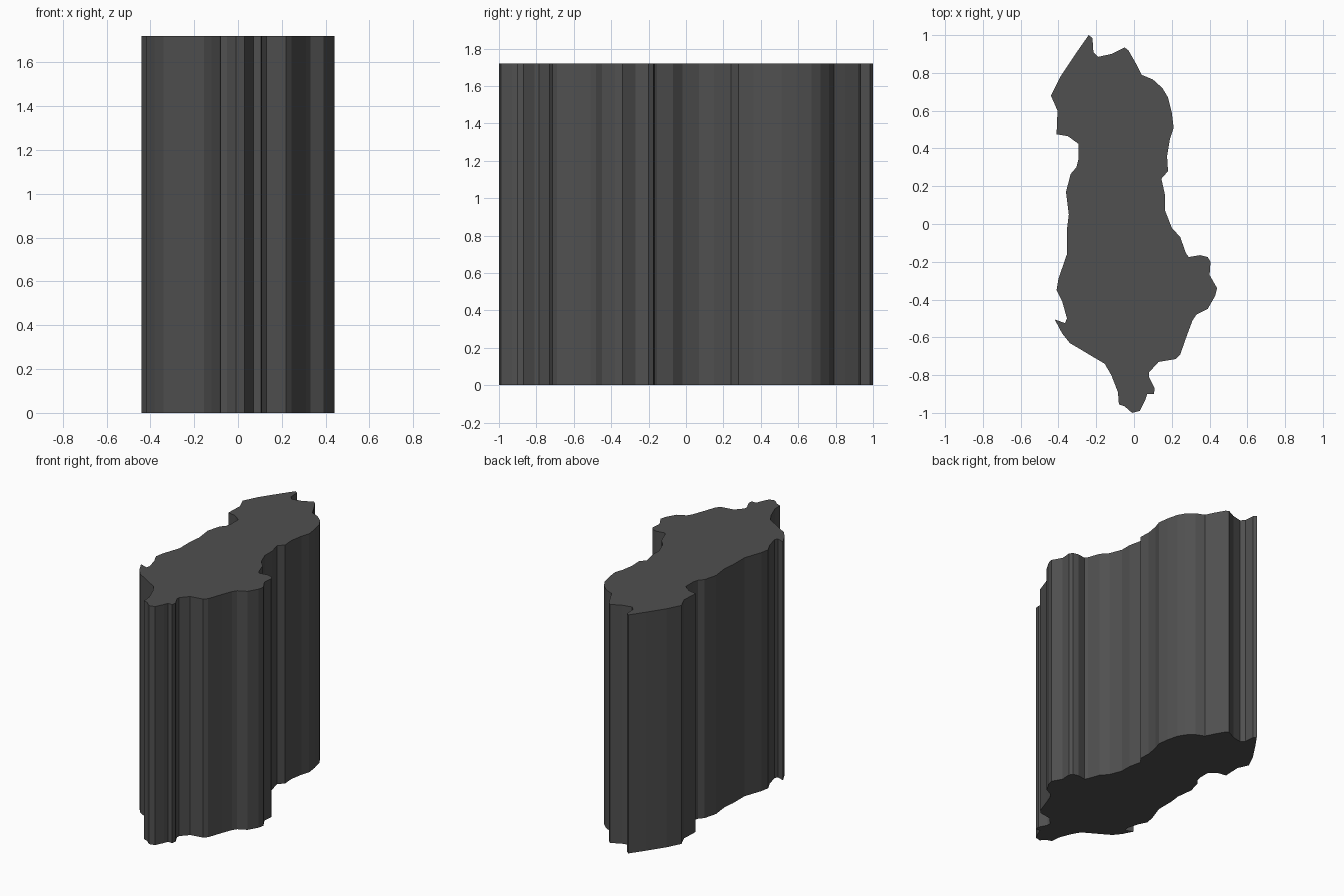
import bpy
import bmesh

HEIGHT = 1.72

# Irregular outline seen from above, clockwise from the northern tip
outline = [
    (-.24, 1.0), (-.22, .985), (-.215, .91), (-.19, .885), (-.12, .90), (-.05, .935), (-.03, .92), (.01, .85),
    (.04, .79), (.10, .765), (.15, .72), (.18, .67), (.20, .59), (.21, .51), (.19, .45), (.175, .36),
    (.18, .28), (.145, .24), (.165, .15), (.165, .07), (.20, -.02), (.245, -.07), (.275, -.155), (.29, -.175),
    (.35, -.165), (.39, -.175), (.405, -.20), (.40, -.27), (.44, -.34), (.43, -.38), (.39, -.45), (.33, -.48),
    (.31, -.51), (.28, -.59), (.245, -.69), (.22, -.715), (.13, -.73), (.08, -.785), (.08, -.81), (.11, -.87),
    (.105, -.90), (.07, -.90), (.06, -.93), (.03, -.99), (-.01, -1.0), (-.05, -.965), (-.08, -.955), (-.085, -.89),
    (-.12, -.80), (-.155, -.74), (-.34, -.63), (-.38, -.58), (-.42, -.505), (-.365, -.525), (-.355, -.50), (-.38, -.41),
    (-.41, -.35), (-.40, -.29), (-.355, -.16), (-.355, -.03), (-.345, .05), (-.36, .17), (-.335, .265), (-.305, .30),
    (-.295, .34), (-.295, .425), (-.35, .465), (-.41, .475), (-.405, .60), (-.44, .68), (-.39, .78), (-.31, .90),
]

# Extrude the outline straight up into a solid block
bm = bmesh.new()
base = bm.faces.new([bm.verts.new((x, y, 0)) for x, y in outline])
result = bmesh.ops.extrude_face_region(bm, geom=[base], use_keep_orig=True)
top_verts = [g for g in result["geom"] if isinstance(g, bmesh.types.BMVert)]
bmesh.ops.translate(bm, verts=top_verts, vec=(0, 0, HEIGHT))
bmesh.ops.recalc_face_normals(bm, faces=bm.faces)

mesh = bpy.data.meshes.new("outline_block")
bm.to_mesh(mesh)
bm.free()
block = bpy.data.objects.new("outline_block", mesh)
bpy.context.collection.objects.link(block)

# Dark grey finish
finish = bpy.data.materials.new("dark_grey")
finish.diffuse_color = (0.08, 0.08, 0.08, 1)
mesh.materials.append(finish)
